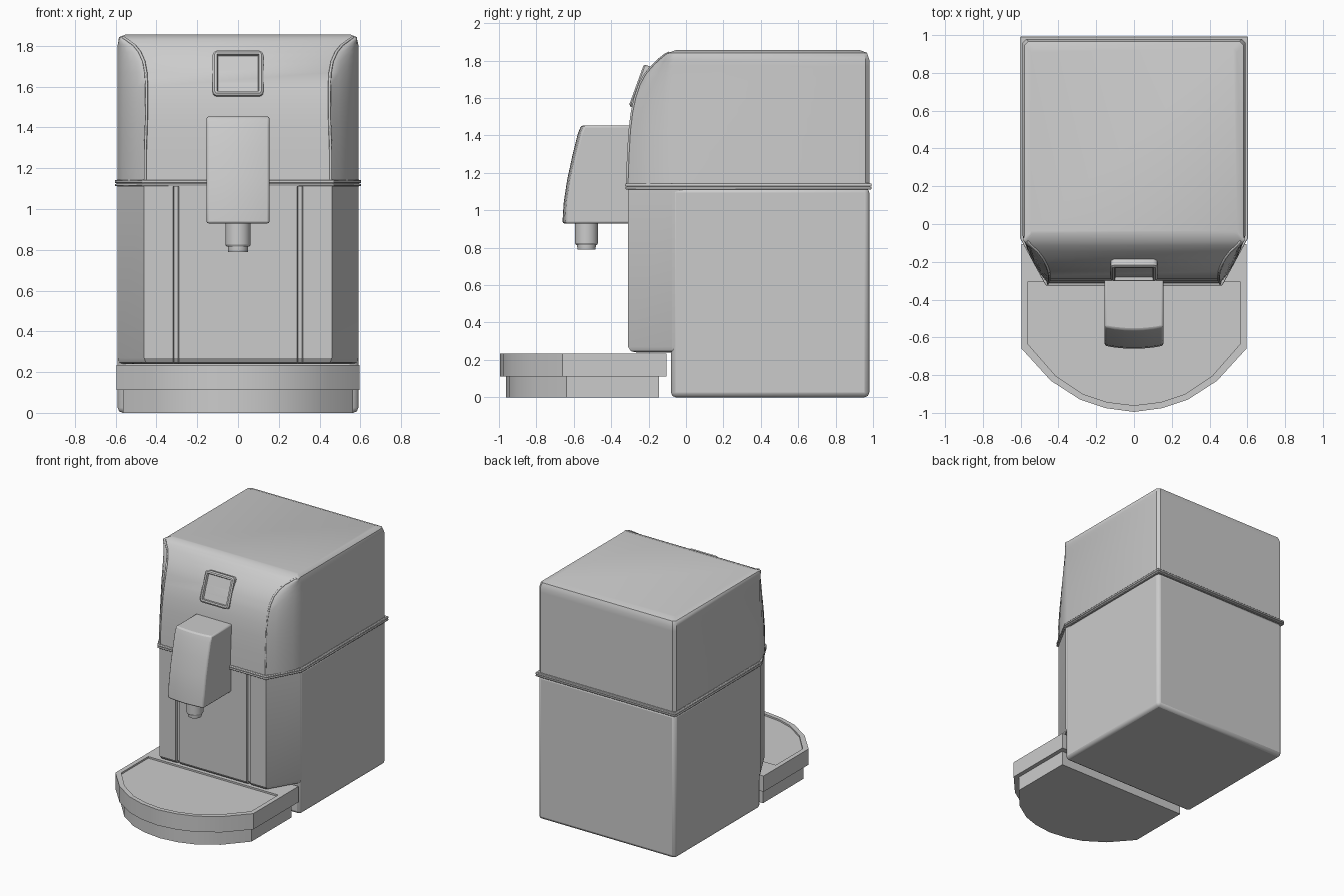
import bpy, bmesh, math
from mathutils import Matrix

if "Cube" in bpy.data.objects:
    bpy.data.objects.remove(bpy.data.objects["Cube"], do_unlink=True)

COLOUR = (0.6, 0.6, 0.6, 1)
grey = bpy.data.materials.new("plain_grey")
grey.use_nodes = True
grey.diffuse_color = COLOUR
grey.node_tree.nodes["Principled BSDF"].inputs["Base Color"].default_value = COLOUR


def finish(name, bm, bevel=0.0, segments=2, angle=30):
    bmesh.ops.recalc_face_normals(bm, faces=bm.faces)
    mesh = bpy.data.meshes.new(name)
    bm.to_mesh(mesh)
    bm.free()
    mesh.materials.append(grey)
    ob = bpy.data.objects.new(name, mesh)
    bpy.context.collection.objects.link(ob)
    bpy.ops.object.select_all(action='DESELECT')
    ob.select_set(True)
    bpy.context.view_layer.objects.active = ob
    bpy.ops.object.shade_smooth_by_angle(angle=math.radians(angle))
    if bevel:
        mod = ob.modifiers.new("soft_edges", 'BEVEL')
        mod.width, mod.segments = bevel, segments
        mod.limit_method, mod.angle_limit = 'ANGLE', math.radians(35)
    return ob


def loft(rings):
    """Skin matching closed rings and cap both ends."""
    bm = bmesh.new()
    loops = [[bm.verts.new(p) for p in ring] for ring in rings]
    n = len(loops[0])
    for a, b in zip(loops, loops[1:]):
        for i in range(n):
            j = (i + 1) % n
            bm.faces.new((a[i], a[j], b[j], b[i]))
    bm.faces.new(loops[0][::-1])
    bm.faces.new(loops[-1])
    return bm


def mirrored(half):
    """Complete an outline given its +x half, listed front to back."""
    return half + [(-x, y) for x, y in reversed(half) if x > 0]


def ring(outline, z):
    return [(x, y, z) for x, y in outline]


def prism(name, outline, z0, z1, **kw):
    return finish(name, loft([ring(outline, z0), ring(outline, z1)]), **kw)


# Lower housing
prism("lower_housing", [(-.59, -.08), (.59, -.08), (.59, .98), (-.59, .98)],
      0, 1.12, bevel=.025)


# Front panel with chamfered sides and two vertical grooves
def panel(inset):
    y = -.31 + inset
    return mirrored([(.29, y), (.295, y + .014), (.315, y + .014), (.32, y),
                     (.46 - inset * .5, y), (.59 - inset * .5, -.075), (.585 - inset * .5, -.02)])


finish("front_panel", loft([ring(panel(i), z) for i, z in
                            ((.045, .24), (.015, .247), (0, .27), (0, 1.12))]))


# Rim between the two housings, made from two beads
def rim(d):
    return mirrored([(.46 + d * .6, -.312 - d), (.59 + d, -.075), (.59 + d, .98 + d)])


for label, z0, z1 in (("lower", 1.112, 1.124), ("upper", 1.127, 1.143)):
    prism(label + "_rim_bead", rim(.013), z0, z1, bevel=.004)
prism("rim_core", rim(.004), 1.11, 1.145)


# Upper housing: height, front y, half width of the front face
SHELL = ((1.14, -.315, .455), (1.28, -.31, .455), (1.42, -.302, .45), (1.52, -.29, .448),
         (1.6, -.273, .448), (1.67, -.25, .452), (1.725, -.22, .462), (1.77, -.182, .482),
         (1.805, -.145, .51), (1.83, -.113, .545), (1.842, -.09, .565))


def shell_ring(z, front, edge, side=.59, corner=-.06, back=.98):
    half = [(edge, front)]
    for t in (.25, .5, .75):
        bulge = .05 * t * (1 - t)
        half.append((edge + (side - edge) * t + bulge, front + (corner - front) * t - bulge))
    half += [(side, corner), (side, back - .02), (side - .02, back)]
    return ring(mirrored(half), z)


shell = [shell_ring(z, f, e, side=.59 - max(0, z - 1.82) * .5,
                    back=.98 - max(0, z - 1.81) * .4) for z, f, e in SHELL]
shell.append(shell_ring(1.856, -.05, .53, side=.545, corner=-.035, back=.93))
finish("upper_housing", loft(shell), angle=40)

# Raised piping along the front edges
for label, s in (("left", 1), ("right", -1)):
    curve = bpy.data.curves.new(label + "_edge_piping", 'CURVE')
    curve.dimensions, curve.bevel_depth, curve.bevel_resolution = '3D', .007, 1
    curve.use_fill_caps = True
    spline = curve.splines.new('POLY')
    spline.points.add(len(SHELL) - 1)
    for p, (z, f, e) in zip(spline.points, SHELL):
        p.co = (s * e, f, z, 1)
    curve.materials.append(grey)
    bpy.context.collection.objects.link(bpy.data.objects.new(label + "_edge_piping", curve))

# Dispenser head: side profile carried across x, bowed at the front
SIDE = ((-.29, .93), (-.645, .93), (-.638, 1.04), (-.62, 1.16), (-.592, 1.29),
        (-.562, 1.41), (-.545, 1.453), (-.28, 1.453))
head = []
for i in range(-3, 4):
    bow = .016 * (1 - (i / 3) ** 2)
    head.append([(.155 * i / 3, y - (bow if y < -.5 else 0), z) for y, z in SIDE])
finish("dispenser_head", loft(head), bevel=.01)


# Spout below the head
def disc(r, z, n=24):
    return [(r * math.cos(math.tau * k / n), -.532 + r * math.sin(math.tau * k / n), z)
            for k in range(n)]


finish("spout", loft([disc(r, z) for r, z in
                      ((.048, .79), (.05, .808), (.05, .815), (.056, .815), (.062, .825), (.062, .94))]))

# Tilted display with a recessed screen
bm = bmesh.new()
bmesh.ops.create_cube(bm, size=1, matrix=Matrix.Diagonal((.25, .07, .236, 1)))
bmesh.ops.bevel(bm, geom=[e for e in bm.edges if abs((e.verts[0].co - e.verts[1].co).y) > .01],
                offset=.025, segments=3, affect='EDGES', profile=.5)
front = [f for f in bm.faces if f.normal.y < -.9]
bmesh.ops.inset_region(bm, faces=front, thickness=.01, depth=.008)
bmesh.ops.inset_region(bm, faces=front, thickness=.012)
bmesh.ops.inset_region(bm, faces=front, thickness=.005, depth=-.016)
bmesh.ops.transform(bm, verts=bm.verts,
                    matrix=Matrix.Translation((0, -.225, 1.655)) @ Matrix.Rotation(math.radians(-20), 4, 'X'))
finish("display", bm)


# Drip tray with a faceted round front
def tray(d, back):
    arc = [(0, -.995), (.15, -.975), (.285, -.93), (.44, -.83), (.595, -.66)]
    k = 1 - d / .595
    return mirrored([(x * k, y + d * (1 - x * .6)) for x, y in arc] + [(.595 * k, back)])


prism("tray_base", tray(.032, -.145), 0, .12)
finish("drip_tray", loft([ring(tray(0, -.105), .112), ring(tray(0, -.105), .235),
                          ring(tray(.035, -.305), .235), ring(tray(.035, -.305), .222)]))
